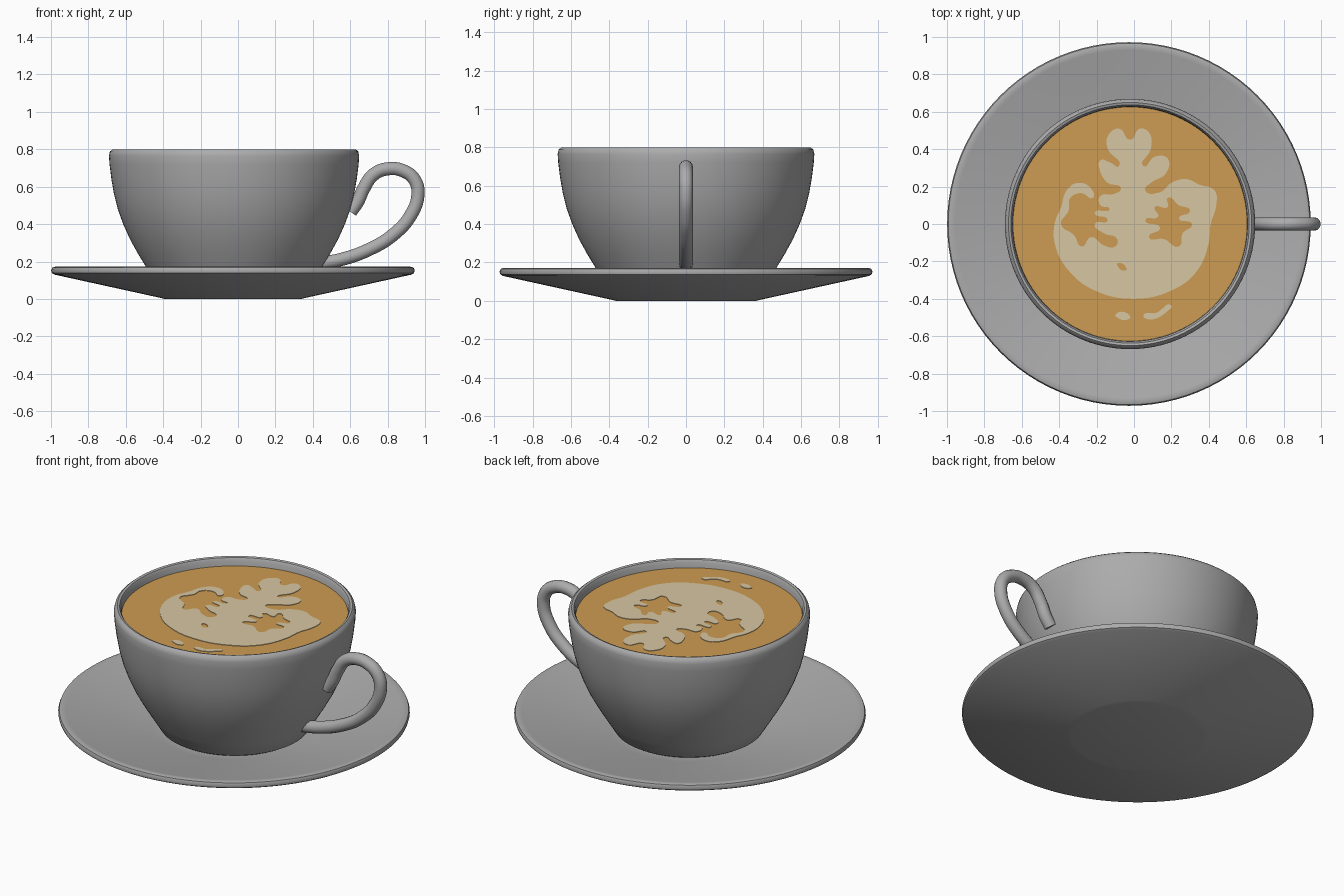
import bpy, bmesh, math

if "Cube" in bpy.data.objects:
    bpy.data.objects.remove(bpy.data.objects["Cube"])


def material(name, rgb):
    m = bpy.data.materials.new(name)
    m.diffuse_color = (*rgb, 1)
    m.use_nodes = True
    m.node_tree.nodes["Principled BSDF"].inputs["Base Color"].default_value = m.diffuse_color
    return m


CERAMIC = material("grey_ceramic", (0.41, 0.41, 0.41))
COFFEE = material("coffee_brown", (0.61, 0.33, 0.085))
CREAM = material("milk_cream", (0.68, 0.57, 0.36))


def smooth(ob, angle=40):
    bpy.ops.object.select_all(action='DESELECT')
    ob.select_set(True)
    bpy.context.view_layer.objects.active = ob
    bpy.ops.object.shade_smooth_by_angle(angle=math.radians(angle))


def add_mesh(name, bm, mat):
    bmesh.ops.recalc_face_normals(bm, faces=bm.faces)
    me = bpy.data.meshes.new(name)
    bm.to_mesh(me)
    bm.free()
    me.materials.append(mat)
    ob = bpy.data.objects.new(name, me)
    bpy.context.collection.objects.link(ob)
    return ob


def lathe(name, profile, cx, mat, n=96):
    """Spin a closed (radius, z) profile that starts and ends on the axis."""
    bm = bmesh.new()
    vs = [bm.verts.new((r, 0, z)) for r, z in profile]
    es = [bm.edges.new(p) for p in zip(vs, vs[1:])]
    bmesh.ops.spin(bm, geom=vs + es, cent=(0, 0, 0), axis=(0, 0, 1),
                   angle=math.tau, steps=n)
    bmesh.ops.remove_doubles(bm, verts=bm.verts, dist=1e-4)
    bmesh.ops.translate(bm, verts=bm.verts, vec=(cx, 0, 0))
    ob = add_mesh(name, bm, mat)
    smooth(ob)
    return ob


def curve_mesh(name, splines, mat, z=0, **settings):
    """Smooth curves turned into a mesh."""
    cu = bpy.data.curves.new(name + "_curve", 'CURVE')
    for key, value in settings.items():
        setattr(cu, key, value)
    flat = cu.dimensions == '2D'
    for pts in splines:
        sp = cu.splines.new('BEZIER')
        sp.bezier_points.add(len(pts) - 1)
        sp.use_cyclic_u = flat
        for bp, p in zip(sp.bezier_points, pts):
            bp.co = (p[0], p[1], 0) if flat else (p[0], 0, p[1])
            bp.handle_left_type = bp.handle_right_type = 'AUTO'
    tmp = bpy.data.objects.new(name + "_tmp", cu)
    bpy.context.collection.objects.link(tmp)
    bpy.context.view_layer.update()
    dg = bpy.context.evaluated_depsgraph_get()
    me = bpy.data.meshes.new_from_object(tmp.evaluated_get(dg))
    bpy.data.objects.remove(tmp)
    me.name = name
    me.materials.clear()
    me.materials.append(mat)
    ob = bpy.data.objects.new(name, me)
    ob.location.z = z
    bpy.context.collection.objects.link(ob)
    smooth(ob)
    return ob


# Saucer: flat foot, straight flared underside, rounded rim
lathe("saucer", [(0, 0), (0.365, 0), (0.39, 0.006), (0.955, 0.13), (0.968, 0.138),
                 (0.972, 0.152), (0.966, 0.167), (0.95, 0.172), (0.93, 0.168),
                 (0.45, 0.07), (0.40, 0.062), (0, 0.06)], -0.027, CERAMIC)

# Cup: outer wall, rounded lip, inner wall
lathe("cup", [(0, 0.065), (0.39, 0.065), (0.415, 0.08), (0.467, 0.165), (0.513, 0.24),
              (0.557, 0.32), (0.593, 0.40), (0.622, 0.48), (0.642, 0.56), (0.656, 0.64),
              (0.666, 0.72), (0.669, 0.765), (0.664, 0.788), (0.65, 0.80), (0.637, 0.796),
              (0.628, 0.78), (0.625, 0.72), (0.612, 0.62), (0.58, 0.48), (0.52, 0.33),
              (0.42, 0.15), (0.38, 0.11), (0, 0.105)], -0.021, CERAMIC)

# Handle: round tube loop in the front plane
curve_mesh("handle", [[(0.43, 0.188), (0.56, 0.213), (0.70, 0.264), (0.83, 0.343),
                       (0.925, 0.45), (0.962, 0.56), (0.945, 0.635), (0.89, 0.682),
                       (0.805, 0.696), (0.725, 0.665), (0.672, 0.59), (0.64, 0.52),
                       (0.602, 0.465)]], CERAMIC, dimensions='3D',
           bevel_depth=0.036, bevel_resolution=5, use_fill_caps=True, resolution_u=8)

# Coffee surface
bm = bmesh.new()
bmesh.ops.create_circle(bm, cap_ends=True, segments=96, radius=0.626)
bmesh.ops.translate(bm, verts=bm.verts, vec=(-0.021, 0, 0.75))
add_mesh("coffee", bm, COFFEE)

# Milk art: leaf with two wings, one closed hole and small dashes
leaf = [(0, -0.40), (0.19, -0.36), (0.33, -0.26), (0.40, -0.10), (0.41, 0.0), (0.44, 0.10),
        (0.43, 0.18), (0.35, 0.21), (0.28, 0.24), (0.20, 0.22), (0.14, 0.17), (0.06, 0.18),
        (0.09, 0.22), (0.17, 0.27), (0.18, 0.35), (0.11, 0.36), (0.05, 0.31), (0.09, 0.40),
        (0.08, 0.49), (0.03, 0.51), (-0.02, 0.45), (-0.08, 0.51), (-0.14, 0.47),
        (-0.14, 0.40), (-0.08, 0.31), (-0.13, 0.33), (-0.18, 0.34), (-0.18, 0.28),
        (-0.14, 0.22), (-0.07, 0.19), (-0.11, 0.16), (-0.18, 0.15), (-0.18, 0.10),
        (-0.13, 0.08), (-0.21, 0.06), (-0.14, 0.02), (-0.21, 0.0), (-0.16, -0.05),
        (-0.09, -0.08), (-0.10, -0.12), (-0.16, -0.115), (-0.23, -0.07), (-0.28, -0.12),
        (-0.32, -0.06), (-0.39, 0.0), (-0.35, 0.07), (-0.34, 0.14), (-0.28, 0.165),
        (-0.22, 0.14), (-0.23, 0.19), (-0.30, 0.22), (-0.36, 0.18), (-0.39, 0.09),
        (-0.425, 0.0), (-0.42, -0.12), (-0.34, -0.26), (-0.20, -0.36)]
hole = [(0.06, 0.02), (0.13, 0.04), (0.11, 0.09), (0.18, 0.09), (0.18, 0.14), (0.24, 0.10),
        (0.30, 0.07), (0.24, 0.03), (0.31, 0.0), (0.26, -0.05), (0.24, -0.12),
        (0.16, -0.08), (0.08, -0.07), (0.14, -0.02)]
dashes = [[(-0.09, -0.21), (-0.04, -0.24), (-0.05, -0.25), (-0.09, -0.22)],
          [(-0.10, -0.485), (-0.02, -0.495), (-0.03, -0.51), (-0.09, -0.50)],
          [(0.05, -0.49), (0.12, -0.475), (0.20, -0.435), (0.18, -0.465), (0.08, -0.51)]]
curve_mesh("milk_art", [leaf, hole] + dashes, CREAM, z=0.752, dimensions='2D',
           fill_mode='BOTH', extrude=0.0015, resolution_u=5)
